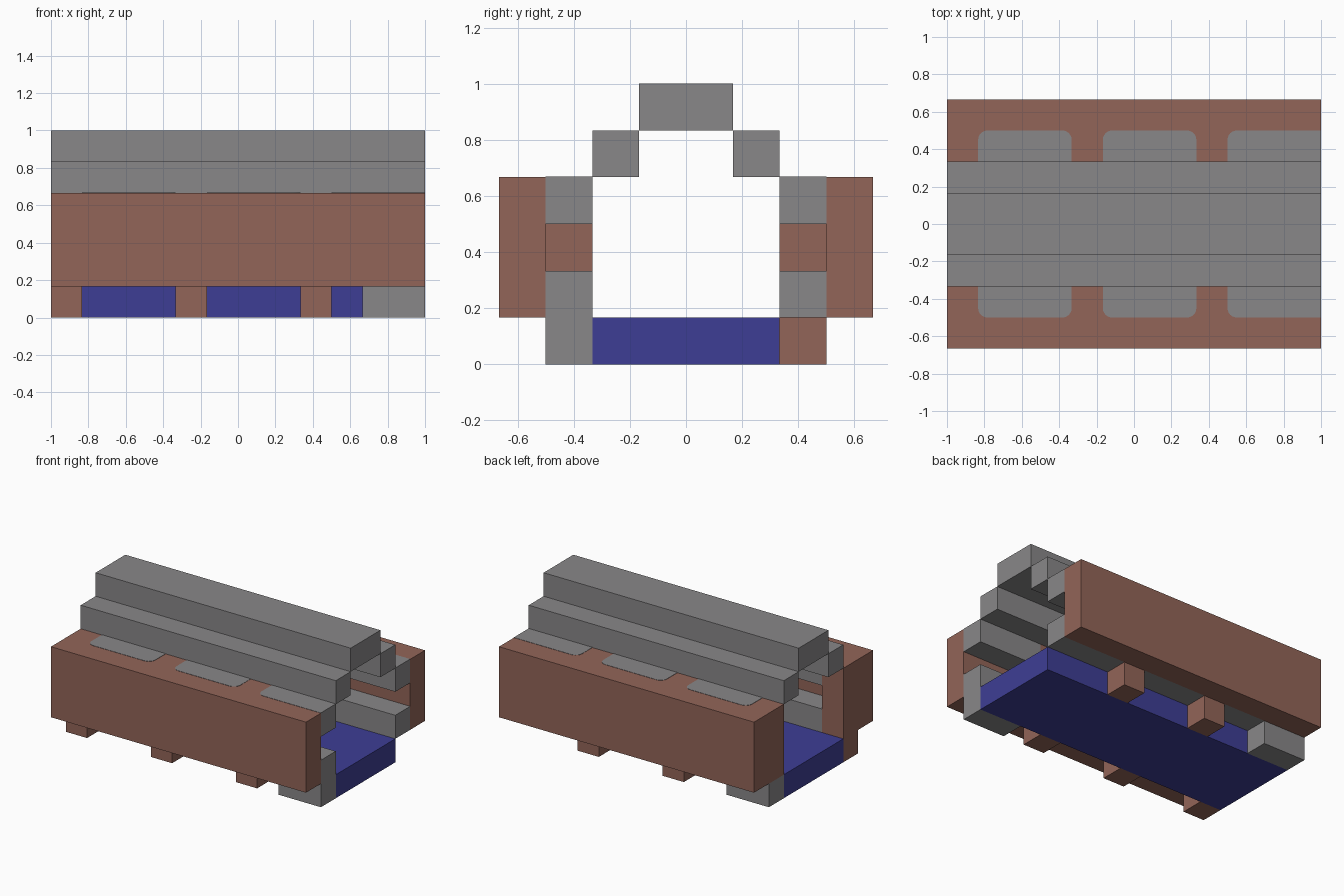
import bpy, bmesh
from math import pi, cos, sin

cube = bpy.data.objects.get("Cube")
if cube:
    bpy.data.objects.remove(cube, do_unlink=True)

U = 1 / 6  # one block


def material(name, rgb):
    m = bpy.data.materials.new(name)
    m.use_nodes = True
    m.diffuse_color = (*rgb, 1)
    m.node_tree.nodes["Principled BSDF"].inputs["Base Color"].default_value = (*rgb, 1)
    return m


GREY = material("stone grey", (0.25, 0.245, 0.25))
BROWN = material("brick brown", (0.29, 0.13, 0.098))
BLUE = material("deep blue", (0.048, 0.048, 0.30))


def finish(name, bm, mats):
    bmesh.ops.recalc_face_normals(bm, faces=bm.faces)
    mesh = bpy.data.meshes.new(name)
    bm.to_mesh(mesh)
    bm.free()
    for m in mats:
        mesh.materials.append(m)
    obj = bpy.data.objects.new(name, mesh)
    bpy.context.collection.objects.link(obj)
    return obj


def block(name, x, y, z, *mats):
    """Box from block-unit ranges; a second material goes on the top face."""
    bm = bmesh.new()
    bmesh.ops.create_cube(bm, size=1)
    for v in bm.verts:
        for i, (a, b) in enumerate((x, y, z)):
            v.co[i] = U * (a if v.co[i] < 0 else b)
    bm.normal_update()
    if len(mats) > 1:
        for f in bm.faces:
            f.material_index = int(f.normal.z > 0.5)
    return finish(name, bm, mats)


def top_plate(name, x0, x1, side, round_end):
    """Thin plate with rounded corners along the outer wall."""
    r, steps = 0.3, 6
    pts = [(x1, 2), (x0, 2)]
    arc = [pi / 2 * i / steps for i in range(steps + 1)]
    pts += [(x0 + r - r * cos(a), 3 - r + r * sin(a)) for a in arc]
    if round_end:
        pts += [(x1 - r + r * sin(a), 3 - r + r * cos(a)) for a in arc]
    else:
        pts.append((x1, 3))
    bm = bmesh.new()
    face = bm.faces.new([bm.verts.new((px * U, side * py * U, 4 * U)) for px, py in pts])
    ext = bmesh.ops.extrude_face_region(bm, geom=[face])
    for v in ext["geom"]:
        if isinstance(v, bmesh.types.BMVert):
            v.co.z += 0.002
    return finish(name, bm, [GREY])


# Floor and stepped roof
block("floor", (-6, 6), (-2, 2), (0, 1), BLUE)
block("roof_ridge", (-6, 6), (-1, 1), (5, 6), GREY)

for side, label in ((-1, "front"), (1, "back")):
    def span(a, b):
        return sorted((side * a, side * b))

    block(f"{label}_roof_step", (-6, 6), span(1, 2), (4, 5), GREY)
    block(f"{label}_outer_wall", (-6, 6), span(3, 4), (1, 4), BROWN)

    # Columns with rails filling the bays between them
    for n, x in enumerate((-6, -2, 2)):
        foot = 1 if side > 0 and n == 0 else 0
        block(f"{label}_column_{n}", (x, x + 1), span(2, 3), (foot, 4), BROWN)
        block(f"{label}_lower_rail_{n}", (x + 1, x + 4), span(2, 3), (1, 2), GREY)
        block(f"{label}_upper_rail_{n}", (x + 1, x + 4), span(2, 3), (3, 4), GREY, BROWN)
        top_plate(f"{label}_top_plate_{n}", x + 1, x + 4, side, n < 2)

    # Grey foot at diagonally opposite ends
    block(f"{label}_end_foot", span(-6, -4), span(2, 3), (0, 1), GREY)
